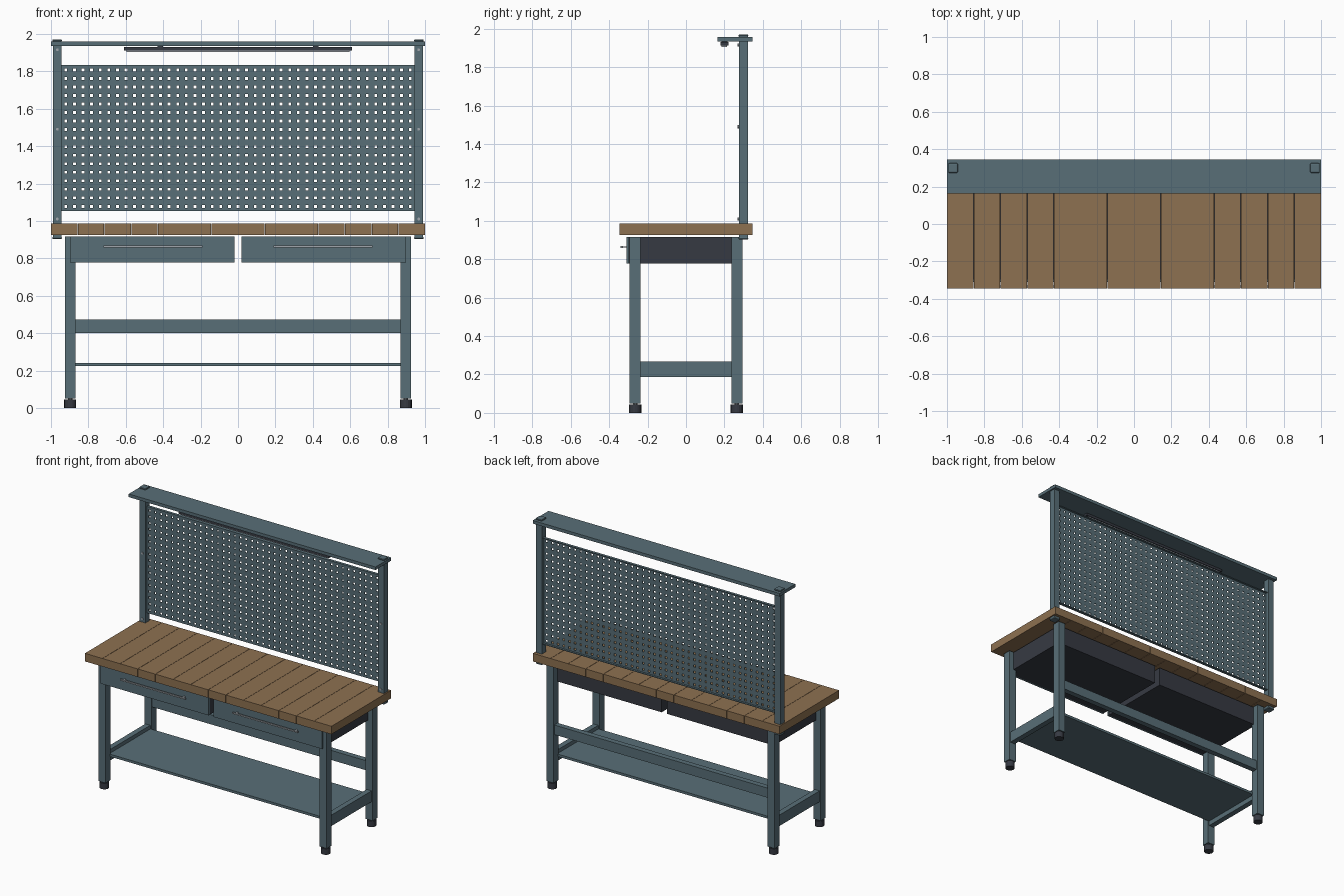
import bpy, bmesh, math

if "Cube" in bpy.data.objects:
    bpy.data.objects.remove(bpy.data.objects["Cube"])


def material(name, rgb):
    m = bpy.data.materials.new(name)
    m.diffuse_color = (*rgb, 1)
    m.use_nodes = True
    m.node_tree.nodes["Principled BSDF"].inputs["Base Color"].default_value = m.diffuse_color
    return m


STEEL = material("blue_grey_steel", (0.098, 0.158, 0.186))
WOOD = material("brown_wood", (0.27, 0.165, 0.082))
DARK = material("dark_grey", (0.037, 0.042, 0.055))
METAL = material("light_metal", (0.36, 0.39, 0.42))


def finish(name, bm, mat):
    me = bpy.data.meshes.new(name)
    bm.to_mesh(me)
    bm.free()
    me.materials.append(mat)
    ob = bpy.data.objects.new(name, me)
    bpy.context.collection.objects.link(ob)
    return ob


def box(name, x, y, z, mat, bevel=0):
    """Box from (min, max) pairs along each axis."""
    bm = bmesh.new()
    bmesh.ops.create_cube(bm, size=1)
    for v in bm.verts:
        v.co = [lo + (c + 0.5) * (hi - lo) for c, (lo, hi) in zip(v.co, (x, y, z))]
    ob = finish(name, bm, mat)
    if bevel:
        b = ob.modifiers.new("bevel", 'BEVEL')
        b.width, b.segments = bevel, 2
    return ob


def rod(name, centre, r, depth, mat, sides=16, along_y=False):
    bm = bmesh.new()
    bmesh.ops.create_cone(bm, cap_ends=True, segments=sides, radius1=r, radius2=r, depth=depth)
    ob = finish(name, bm, mat)
    ob.location = centre
    if along_y:
        ob.rotation_euler.x = math.pi / 2
    return ob


def span(s, a, b):
    """Range a..b mirrored to side s."""
    return (a, b) if s > 0 else (-b, -a)


# Tabletop of separate planks
N = 14
for i in range(N):
    x0 = -1 + 2 * i / N
    box("tabletop_plank", (x0 + 0.001, x0 + 2 / N - 0.001), (-0.345, 0.345), (0.926, 0.985), WOOD)

for s in (-1, 1):
    # Legs with adjustable feet
    for t in (-1, 1):
        box("leg", span(s, 0.868, 0.925), span(t, 0.237, 0.294), (0.05, 0.916), STEEL)
        rod("foot", (s * 0.897, t * 0.265, 0.022), 0.032, 0.044, DARK)
        rod("foot_stem", (s * 0.897, t * 0.265, 0.05), 0.012, 0.03, METAL, 10)
    box("side_rail", span(s, 0.877, 0.917), (-0.238, 0.238), (0.188, 0.268), STEEL)

    # Drawers with front panels and bar handles
    box("drawer_body", span(s, 0.022, 0.888), (-0.296, 0.25), (0.778, 0.915), DARK)
    box("drawer_front", span(s, 0.02, 0.898), (-0.31, -0.296), (0.778, 0.916), STEEL)
    box("drawer_handle", span(s, 0.19, 0.72), (-0.34, -0.328), (0.859, 0.868), METAL)
    for hx in (0.215, 0.695):
        box("handle_post", span(s, hx - 0.006, hx + 0.006), (-0.33, -0.309), (0.86, 0.867), METAL)

    # Uprights with caps and bolts
    box("upright", span(s, 0.943, 0.99), (0.275, 0.322), (0.905, 1.965), STEEL)
    box("upright_cap", span(s, 0.941, 0.993), (0.273, 0.325), (1.957, 1.971), STEEL, 0.008)
    box("upright_base_cap", span(s, 0.941, 0.993), (0.273, 0.325), (0.903, 0.915), STEEL, 0.008)
    for z in (1.01, 1.49, 1.915):
        rod("upright_bolt", (s * 0.966, 0.273, z), 0.008, 0.008, METAL, 10, True)

    # Lamp clips
    box("lamp_clip", span(s, 0.4, 0.43), (0.185, 0.215), (1.922, 1.94), DARK)

# Rear beam, lower shelf and top shelf
box("rear_beam", (-0.87, 0.87), (0.245, 0.285), (0.402, 0.472), STEEL)
box("lower_shelf", (-0.878, 0.878), (-0.24, 0.24), (0.223, 0.241), STEEL)
box("top_shelf", (-1, 1), (0.163, 0.345), (1.935, 1.958), STEEL)

# Lamp under the top shelf
box("lamp_body", (-0.61, 0.61), (0.18, 0.22), (1.912, 1.93), DARK)
box("lamp_diffuser", (-0.595, 0.595), (0.186, 0.214), (1.904, 1.913), METAL)


def stops(lo, hi, n, hole):
    """Grid lines with n evenly spaced holes between lo and hi."""
    pitch = (hi - lo) / n
    out = [lo]
    for i in range(n):
        c = lo + (i + 0.5) * pitch
        out += [c - hole / 2, c + hole / 2]
    return out + [hi]


# Perforated back panel: grid with every second cell left open
xs, zs = stops(-0.944, 0.944, 41, 0.015), stops(1.055, 1.83, 17, 0.015)
bm = bmesh.new()
grid = [[bm.verts.new((x, 0.292, z)) for x in xs] for z in zs]
for j in range(len(zs) - 1):
    for i in range(len(xs) - 1):
        if not (i % 2 and j % 2):
            bm.faces.new((grid[j][i], grid[j][i + 1], grid[j + 1][i + 1], grid[j + 1][i]))
panel = finish("perforated_panel", bm, STEEL)
sol = panel.modifiers.new("thickness", 'SOLIDIFY')
sol.thickness, sol.offset = 0.005, -1

# Folded panel edges
for z in (1.053, 1.828):
    box("panel_flange", (-0.944, 0.944), (0.292, 0.312), (z, z + 0.005), STEEL)
